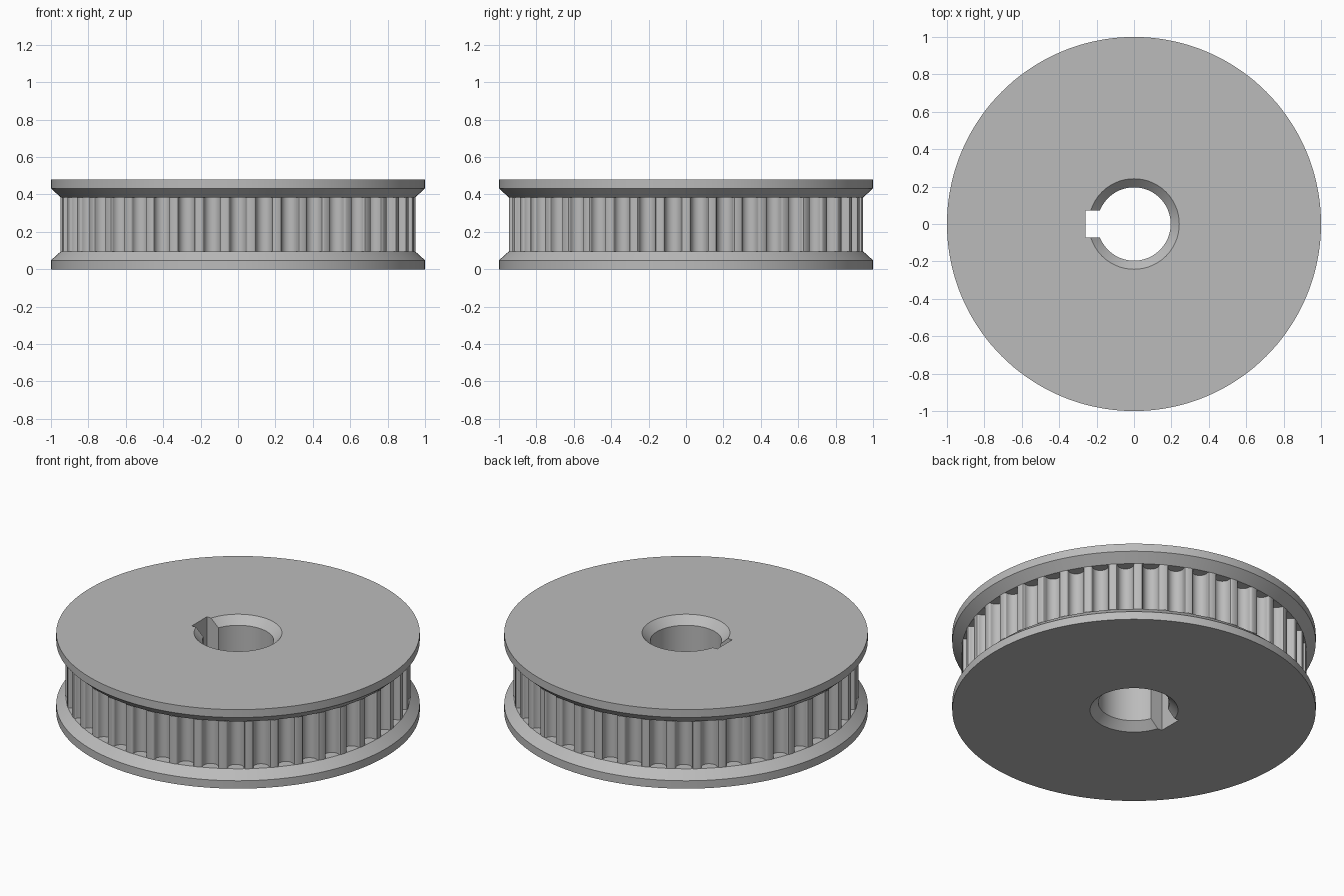
import bpy, bmesh
from math import pi, sin, cos, radians
from mathutils import Matrix, Vector

cube = bpy.data.objects.get("Cube")
if cube:
    bpy.data.objects.remove(cube, do_unlink=True)

HEIGHT, EDGE, SEAT = 0.48, 0.048, 0.096   # total height, flange edge, flange seat
RIM, BORE, CHAMFER = 0.947, 0.196, 0.046
TEETH = 42

steel = bpy.data.materials.new("grey steel")
steel.use_nodes = True
colour = (0.5, 0.5, 0.5, 1)
steel.diffuse_color = colour
steel.node_tree.nodes["Principled BSDF"].inputs["Base Color"].default_value = colour


def make_object(name, bm):
    mesh = bpy.data.meshes.new(name)
    bmesh.ops.recalc_face_normals(bm, faces=bm.faces)
    bm.to_mesh(mesh)
    bm.free()
    mesh.materials.append(steel)
    obj = bpy.data.objects.new(name, mesh)
    bpy.context.collection.objects.link(obj)
    return obj


def activate(obj):
    bpy.ops.object.select_all(action='DESELECT')
    obj.select_set(True)
    bpy.context.view_layer.objects.active = obj


def smooth(obj):
    activate(obj)
    bpy.ops.object.shade_smooth_by_angle(angle=radians(30))


# Flanged body: lower half profile, mirrored upwards and spun around z
half = [(BORE, CHAMFER), (BORE + CHAMFER, 0), (1, 0), (1, EDGE), (RIM, SEAT), (0.85, SEAT)]
profile = half + [(r, HEIGHT - z) for r, z in reversed(half)]
bm = bmesh.new()
verts = [bm.verts.new((r, 0, z)) for r, z in profile]
edges = [bm.edges.new((verts[i - 1], verts[i])) for i in range(len(verts))]
bmesh.ops.spin(bm, geom=verts + edges, cent=(0, 0, 0), axis=(0, 0, 1),
               angle=2 * pi, steps=144, use_merge=True)
bmesh.ops.remove_doubles(bm, verts=bm.verts, dist=1e-5)
body = make_object("flanged_body", bm)

# Keyway cut through one side of the bore
bm = bmesh.new()
bmesh.ops.create_cube(bm, size=1, matrix=Matrix.Translation((-0.13, 0, HEIGHT / 2))
                      @ Matrix.Diagonal((0.26, 0.144, 1, 1)))
cutter = make_object("keyway_cutter", bm)
cutter.hide_render = True
cut = body.modifiers.new("keyway", 'BOOLEAN')
cut.object, cut.operation, cut.solver = cutter, 'DIFFERENCE', 'EXACT'
activate(body)
bpy.ops.object.modifier_apply(modifier=cut.name)
bpy.data.objects.remove(cutter, do_unlink=True)
smooth(body)


# Toothed rim: one round-bottomed groove with softened lips, repeated around
def arc(cx, cy, radius, start, end, steps):
    angles = [radians(start + (end - start) * i / steps) for i in range(steps + 1)]
    return [(cx + radius * cos(a), cy + radius * sin(a)) for a in angles]


GROOVE, LIP, DEPTH = 0.044, 0.012, 0.058
groove = (arc(-GROOVE - LIP, -LIP, LIP, 90, 0, 3)
          + arc(0, GROOVE - DEPTH, GROOVE, 180, 360, 12)
          + arc(GROOVE + LIP, -LIP, LIP, 180, 90, 3))
bm = bmesh.new()
loop = []
for k in range(TEETH):
    turn = Matrix.Rotation(-2 * pi * k / TEETH + pi, 3, 'Z')
    loop += [bm.verts.new(turn @ Vector((x, RIM + y, SEAT))) for x, y in groove]
ring = [bm.edges.new((loop[i - 1], loop[i])) for i in range(len(loop))]
top = bmesh.ops.extrude_edge_only(bm, edges=ring)["geom"]
bmesh.ops.translate(bm, vec=(0, 0, HEIGHT - 2 * SEAT),
                    verts=[v for v in top if isinstance(v, bmesh.types.BMVert)])
smooth(make_object("toothed_rim", bm))
